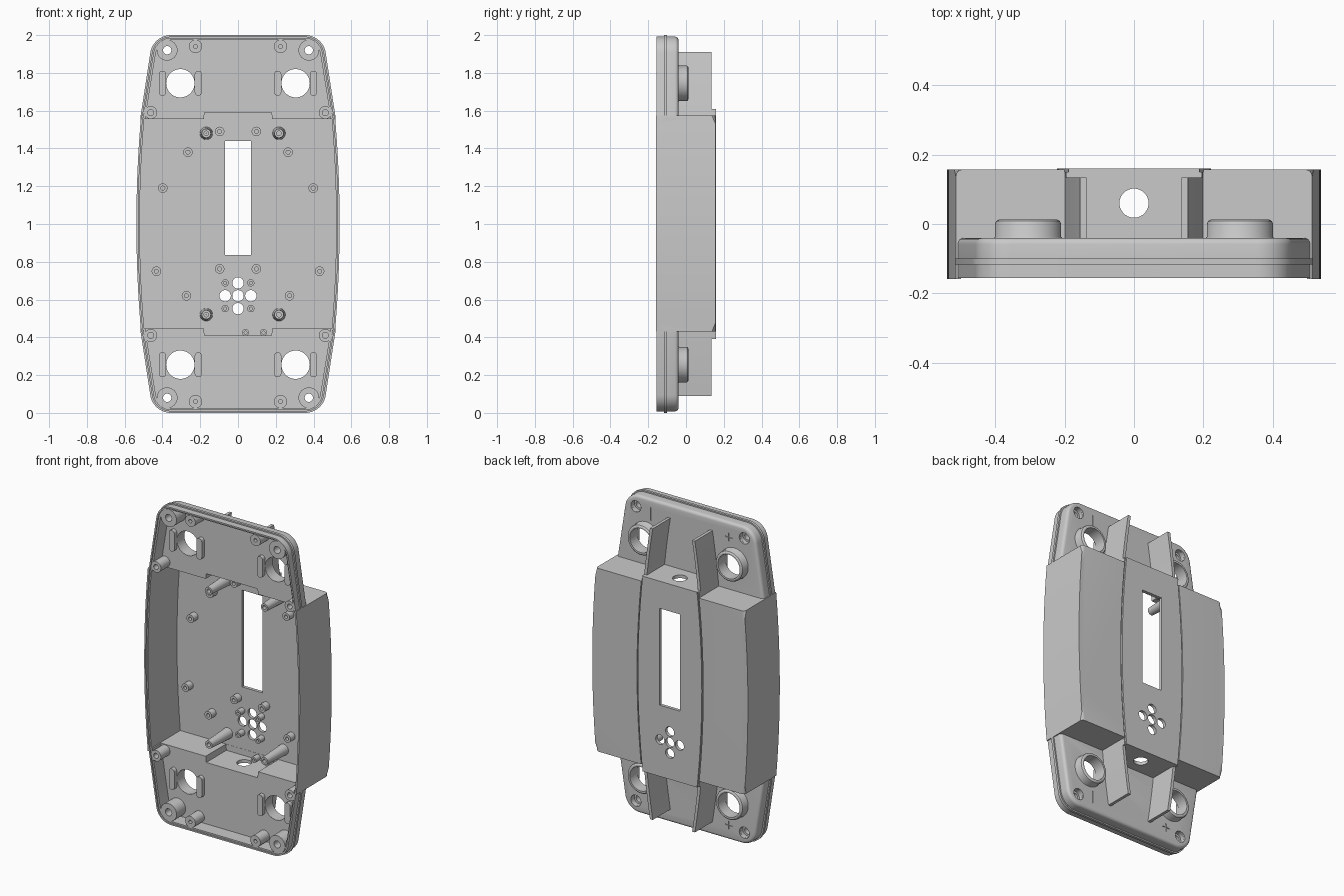
import bpy, bmesh, math
from mathutils import Vector

if "Cube" in bpy.data.objects:
    bpy.data.objects.remove(bpy.data.objects["Cube"], do_unlink=True)

grey = bpy.data.materials.new("grey_plastic")
grey.use_nodes = True
colour = (0.59, 0.59, 0.59, 1)
grey.diffuse_color = colour
grey.node_tree.nodes["Principled BSDF"].inputs["Base Color"].default_value = colour


def finish(name, bm, coll=None):
    bmesh.ops.recalc_face_normals(bm, faces=bm.faces)
    mesh = bpy.data.meshes.new(name)
    bm.to_mesh(mesh)
    bm.free()
    mesh.materials.append(grey)
    obj = bpy.data.objects.new(name, mesh)
    (coll or bpy.context.scene.collection).objects.link(obj)
    return obj


def prism(name, pts, y0, y1, coll=None, bevel=0, min_x=0):
    """Extrude an x-z outline along y, optionally rounding its back edge."""
    bm = bmesh.new()
    face = bm.faces.new([bm.verts.new((x, y0, z)) for x, z in pts])
    out = bmesh.ops.extrude_face_region(bm, geom=[face])
    for v in out["geom"]:
        if isinstance(v, bmesh.types.BMVert):
            v.co.y = y1
    if bevel:
        edges = [e for e in bm.edges
                 if all(v.co.y == e.verts[0].co.y and v.co.y > y0 + 0.01 and abs(v.co.x) >= min_x
                        for v in e.verts)
                 and (not min_x or e.verts[0].co.x * e.verts[1].co.x > 0)]
        bmesh.ops.bevel(bm, geom=edges, offset=bevel, segments=4, profile=0.5, affect='EDGES')
    return finish(name, bm, coll)


def lathe(name, profile, x, z, steps=32):
    """Spin a closed (radius, y) profile about an axis along y."""
    bm = bmesh.new()
    rings = []
    for i in range(steps):
        a = math.tau * i / steps
        rings.append([bm.verts.new((x + r * math.cos(a), y, z + r * math.sin(a))) for r, y in profile])
    n = len(profile)
    for i in range(steps):
        a, b = rings[i], rings[(i + 1) % steps]
        for j in range(n):
            k = (j + 1) % n
            bm.faces.new((a[j], a[k], b[k], b[j]))
    return finish(name, bm)


def circle(x, z, r, steps=32):
    return [(x + r * math.cos(math.tau * i / steps), z + r * math.sin(math.tau * i / steps))
            for i in range(steps)]


def rect(x0, x1, z0, z1):
    return [(x0, z0), (x1, z0), (x1, z1), (x0, z1)]


def rounded(corners, steps=10):
    """Polygon of (x, z, radius) corners with true arcs."""
    pts = []
    for i, (x, z, r) in enumerate(corners):
        p = Vector((x, z))
        u = (p - Vector(corners[i - 1][:2])).normalized()
        w = (Vector(corners[(i + 1) % len(corners)][:2]) - p).normalized()
        half = u.angle(w) / 2
        if r <= 0:
            pts.append((x, z))
            continue
        a, b = p - u * r * math.tan(half), p + w * r * math.tan(half)
        c = p + (w - u).normalized() * r / math.cos(half)
        for t in range(steps + 1):
            spoke = (a - c).lerp(b - c, t / steps).normalized()
            pts.append(tuple(c + spoke * r))
    return pts


def strip(left, right, z0, z1, steps=24):
    """Outline between two curves x(z)."""
    zs = [z0 + (z1 - z0) * i / steps for i in range(steps + 1)]
    return [(right(z), z) for z in zs] + [(left(z), z) for z in reversed(zs)]


def plate_outline(m):
    x, top, r = 0.45 - m, 2 - m, 0.11 - m
    side = 0.515 - m
    return rounded([(-x, m, r), (x, m, r), (side, 0.425, 0), (side, 1.575, 0),
                    (x, top, r), (-x, top, r), (-side, 1.575, 0), (-side, 0.425, 0)])


def box_outline(m):
    def side(z):
        return 0.538 - m - 0.0756 * (z - 1) ** 2
    return strip(lambda z: -side(z), side, 0.43 + m, 1.575 - m)


def panel(z):
    return 0.228 - 0.088 * (z - 1) ** 2


def panel_outline(m):
    return strip(lambda z: m - panel(z), lambda z: panel(z) - m, 0.39 + m, 1.61 - m)


adds = bpy.data.collections.new("housing_parts")
cuts = bpy.data.collections.new("housing_cutters")

# Solid housing: end plates with a seal bead, bowed middle box, raised centre panel
housing = prism("housing", plate_outline(0.008), -0.156, -0.04, bevel=0.018)
prism("seal_bead", plate_outline(0), -0.116, -0.1, adds)
prism("box", box_outline(0), -0.158, 0.157, adds, bevel=0.02, min_x=0.45)
prism("centre_panel", panel_outline(0), -0.055, 0.16, adds)

# Hollow front, with a stepped lip around the rim
prism("plate_cavity", plate_outline(0.026), -0.2, -0.06, cuts)
prism("plate_lip", plate_outline(0.017), -0.2, -0.147, cuts)
prism("box_cavity", box_outline(0.018), -0.2, 0.14, cuts)
prism("box_lip", box_outline(0.010), -0.2, -0.146, cuts)
prism("panel_cavity", panel_outline(0.02), -0.19, 0.139, cuts)

# Panel seams, display window, button holes and cable holes
for s in (-1, 1):
    prism("seam", strip(lambda z: s * (panel(z) - 0.007), lambda z: s * (panel(z) + 0.001), 0.38, 1.62),
          0.15, 0.2, cuts)
prism("window", rect(-0.07, 0.07, 0.835, 1.44), 0.1, 0.2, cuts)
for dx, dz in ((0, 0), (1, 0), (-1, 0), (0, 1), (0, -1)):
    prism("button_hole", circle(dx * 0.068, 0.62 + dz * 0.068, 0.03), 0.1, 0.2, cuts)
for z in (0.4, 1.6):
    bm = bmesh.new()
    bmesh.ops.create_cone(bm, cap_ends=True, segments=32, radius1=0.042, radius2=0.042, depth=0.12)
    bmesh.ops.translate(bm, verts=bm.verts, vec=(0, 0.06, z))
    finish("cable_hole", bm, cuts)

for end in (-1, 1):
    def up(z):
        return 1 + end * z

    for s in (-1, 1):
        # Large socket with a collar on the back and raised pads on the front
        x, z = s * 0.305, up(0.745)
        prism("socket_hole", circle(x, z, 0.076, 48), -0.1, 0.1, cuts)
        lathe("socket_collar", [(0.075, -0.06), (0.1, -0.045), (0.095, -0.036), (0.095, 0.0),
                                (0.092, 0.008), (0.084, 0.013), (0.075, 0.013)], x, z, steps=48)
        for px in (0.21, 0.4):
            w, h, r = 0.019, 0.066, 0.0185
            cx = s * px
            prism("socket_pad", rounded([(cx - w, z - h, r), (cx + w, z - h, r),
                                         (cx + w, z + h, r), (cx - w, z + h, r)], 6), -0.085, -0.055)

        # Screw bosses: counterbored corner, small top and side bosses
        x, z = s * 0.375, up(0.92)
        prism("corner_hole", circle(x, z, 0.035), -0.1, 0.1, cuts)
        lathe("corner_boss", [(0.022, -0.15), (0.055, -0.15), (0.055, -0.05), (0.0345, -0.05),
                              (0.0345, -0.075), (0.022, -0.075)], x, z)
        for bx, bz, r, hole in ((0.225, 0.94, 0.035, 0.011), (0.462, 0.59, 0.034, 0.016)):
            lathe("side_boss", [(0.0005, -0.08), (hole, -0.08), (hole, -0.15), (r, -0.15),
                                (r, -0.05), (0.0005, -0.05)], s * bx, up(bz))

        # Curved fin continuing the panel edge
        prism("fin", strip(lambda z: s * (panel(z) - 0.019), lambda z: s * panel(z),
                           up(0.58), up(0.91)), -0.05, 0.134)

    # Engraved polarity marks
    prism("minus_mark", rect(0.268, 0.274, up(0.9) - 0.04, up(0.9) + 0.04), -0.045, 0, cuts)
    for w, h in ((0.003, 0.025), (0.025, 0.003)):
        prism("plus_mark", rect(-0.27 - w, -0.27 + w, up(0.9) - h, up(0.9) + h), -0.045, 0, cuts)

    # Tall circuit board standoffs
    for x in (-0.168, 0.217):
        lathe("standoff", [(0.0005, 0.0), (0.012, 0.0), (0.012, -0.05), (0.024, -0.05),
                           (0.034, 0.145), (0.0005, 0.145)], x, up(0.48))


# Low bosses on the inside of the back wall
def low_boss(x, z, r):
    lathe("low_boss", [(0.0005, 0.13), (r * 0.42, 0.13), (r * 0.42, 0.095), (r, 0.095),
                       (r, 0.145), (0.0005, 0.145)], x, z, steps=24)


for s in (-1, 1):
    for x, z in ((0.097, 1.49), (0.265, 1.38), (0.398, 1.19), (0.432, 0.75), (0.097, 0.762), (0.273, 0.62)):
        low_boss(s * x, z, 0.025)
    for z in (0.552, 0.688):
        low_boss(s * 0.068, z, 0.019)
for x in (0.04, 0.135):
    low_boss(x, 0.425, 0.018)

# Merge and cut the housing, then drop the helpers
bpy.context.view_layer.objects.active = housing
for operation, coll in (('UNION', adds), ('DIFFERENCE', cuts)):
    mod = housing.modifiers.new(operation.title(), 'BOOLEAN')
    mod.operation, mod.solver = operation, 'EXACT'
    mod.operand_type, mod.collection = 'COLLECTION', coll
    bpy.ops.object.modifier_apply(modifier=mod.name)
for coll in (adds, cuts):
    for obj in list(coll.objects):
        bpy.data.objects.remove(obj, do_unlink=True)
    bpy.data.collections.remove(coll)

bpy.ops.object.select_all(action='DESELECT')
for obj in bpy.context.scene.objects:
    if obj.type == 'MESH':
        obj.select_set(True)
bpy.ops.object.shade_smooth_by_angle(angle=math.radians(30))
